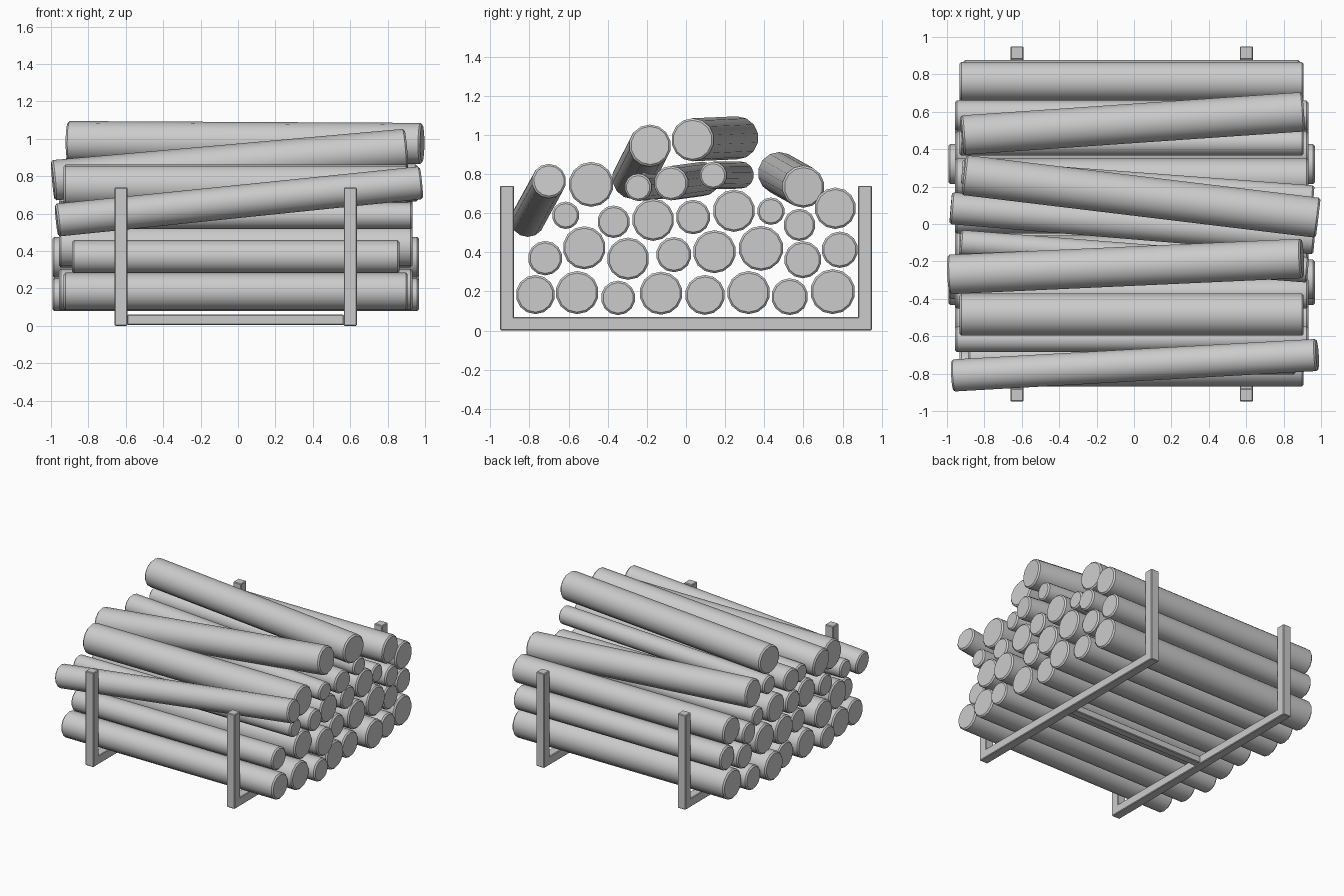
import bpy
from mathutils import Vector

CX = -0.0125  # middle of the rack along x


def finish(obj, name, bevel):
    obj.name = name
    mod = obj.modifiers.new("edge_bevel", "BEVEL")
    mod.width = bevel
    mod.segments = 1
    mod.limit_method = "ANGLE"
    mod.angle_limit = 1.0


def bar(name, center, size):
    bpy.ops.mesh.primitive_cube_add(size=1, location=center)
    obj = bpy.context.object
    obj.scale = size
    bpy.ops.object.transform_apply(location=False, rotation=False, scale=True)
    finish(obj, name, 0.005)


def log(name, a, b, r):
    a, b = Vector(a), Vector(b)
    d = b - a
    bpy.ops.mesh.primitive_cylinder_add(vertices=14, radius=r, depth=d.length,
                                        location=(a + b) / 2)
    obj = bpy.context.object
    obj.rotation_euler = d.to_track_quat("Z", "Y").to_euler()
    bpy.ops.object.shade_smooth_by_angle(angle=0.6)
    finish(obj, name, 0.01)


# Rack: two U-shaped frames joined by a middle rail
for side, sx in (("left", -1), ("right", 1)):
    x = CX + sx * 0.613
    bar(side + "_base_rail", (x, 0, 0.034), (0.07, 1.9, 0.068))
    for end, sy in (("front", -1), ("back", 1)):
        bar(f"{side}_{end}_post", (x, sy * 0.915, 0.37), (0.07, 0.07, 0.74))
bar("middle_rail", (CX, 0, 0.032), (1.16, 0.06, 0.055))

# Straight stacked logs: y, z, radius, half length
rows = [
    [(-.77, .184, .10, .92), (-.556, .194, .11, .945), (-.347, .167, .088, .98),
     (-.128, .191, .11, .945), (.097, .182, .102, .92), (.32, .194, .11, .98),
     (.53, .173, .094, .945), (.75, .199, .115, .92)],
    [(-.72, .37, .088, .875), (-.52, .423, .11, .945), (-.296, .367, .108, .98),
     (-.062, .388, .09, .92), (.145, .403, .11, .945), (.383, .42, .115, .945),
     (.597, .362, .095, .92), (.786, .413, .093, .90)],
    [(-.615, .589, .07, .945), (-.37, .556, .083, .945), (-.168, .566, .108, .92),
     (.036, .58, .088, .945), (.245, .612, .108, .945), (.434, .61, .07, .92),
     (.58, .54, .082, .945), (.763, .625, .106, .92)],
    [(-.485, .747, .115, .92)],
]
for i, row in enumerate(rows, 1):
    for j, (y, z, r, h) in enumerate(row, 1):
        log(f"row_{i}_log_{j}", (CX - h, y, z), (CX + h, y, z), r)

# Loose crooked logs on top: left end, right end, radius
loose = [
    ((-.97, -.81, .565), (.98, -.70, .765), .088),
    ((-.99, -.27, .778), (.90, -.184, .946), .108),
    ((-.91, .262, .985), (.985, .033, .975), .11),
    ((-.92, .475, .805), (.905, .60, .735), .108),
    ((-.98, .085, .775), (.965, -.077, .753), .088),
    ((-.92, .278, .795), (.96, .138, .793), .07),
    ((-.93, -.10, .745), (.93, -.245, .732), .07),
]
for i, (a, b, r) in enumerate(loose, 1):
    log(f"loose_log_{i}", a, b, r)
